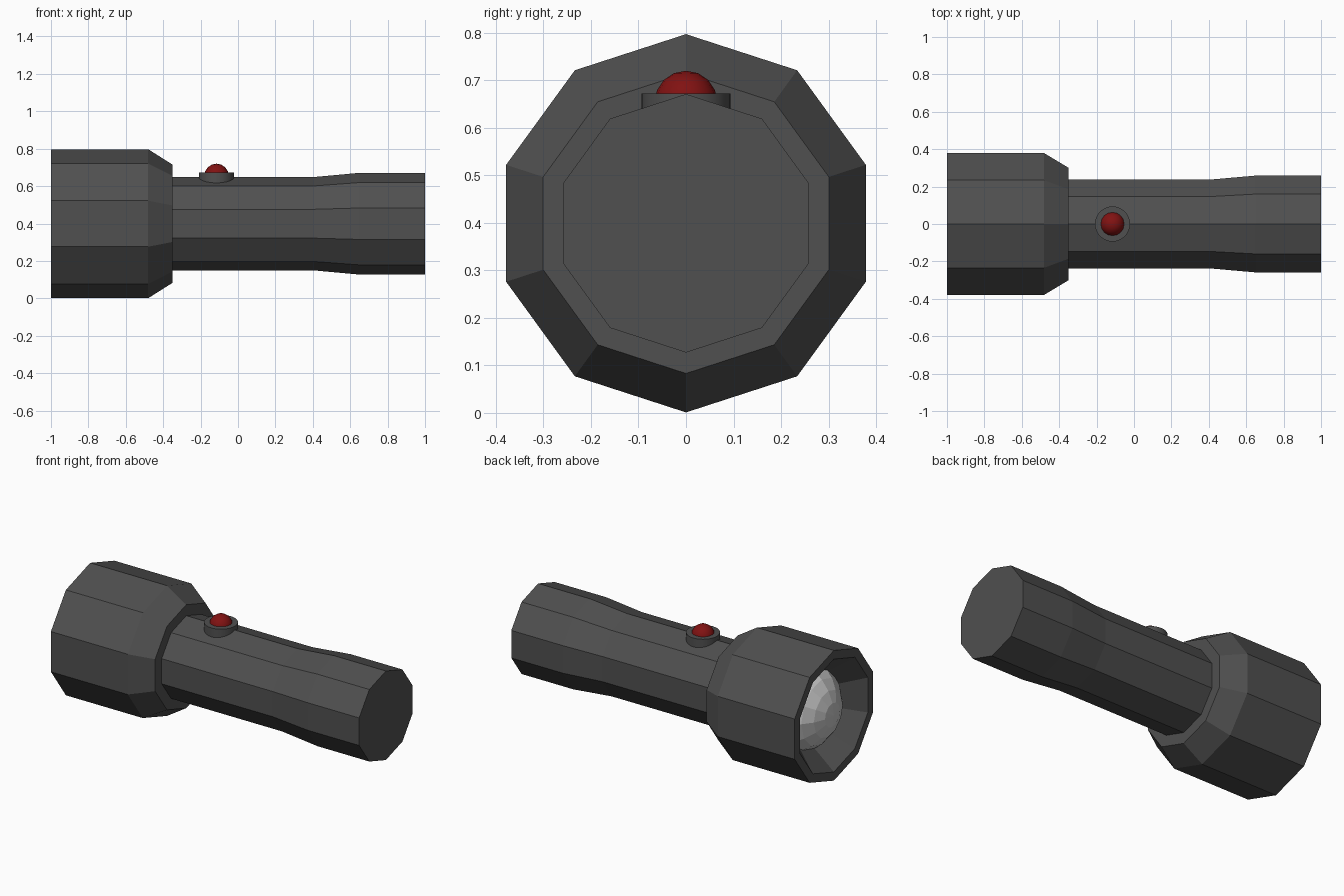
import bpy, bmesh, math
from mathutils import Vector

if "Cube" in bpy.data.objects:
    bpy.data.objects.remove(bpy.data.objects["Cube"])

AXIS_Z = 0.399


def material(name, rgb):
    m = bpy.data.materials.new(name)
    m.diffuse_color = (*rgb, 1)
    m.use_nodes = True
    m.node_tree.nodes["Principled BSDF"].inputs["Base Color"].default_value = m.diffuse_color
    return m


DARK = material("dark_grey", (0.08, 0.08, 0.08))
LIGHT = material("bulb_grey", (0.55, 0.55, 0.55))
RED = material("button_red", (0.22, 0.006, 0.006))


def lathe(name, profile, sides, mat, origin, along_x=True, smooth=False):
    """Revolve (position, radius) pairs around x or z; radius 0 closes to a point."""
    bm = bmesh.new()
    rings = []
    for p, r in profile:
        ring = []
        for i in range(sides if r > 0 else 1):
            a = 2 * math.pi * i / sides
            s, c = r * math.sin(a), r * math.cos(a)
            ring.append(bm.verts.new(Vector(origin) + Vector((p, s, c) if along_x else (c, s, p))))
        rings.append(ring)
    for a, b in zip(rings, rings[1:]):
        for i in range(sides):
            j = (i + 1) % sides
            quad = [a[i % len(a)], a[j % len(a)], b[j % len(b)], b[i % len(b)]]
            bm.faces.new(list(dict.fromkeys(quad)))
    bmesh.ops.recalc_face_normals(bm, faces=bm.faces)
    for f in bm.faces:
        f.smooth = smooth
    # keep hard edges crisp on smooth parts
    for e in bm.edges:
        if len(e.link_faces) == 2 and e.calc_face_angle(0) > math.radians(40):
            e.smooth = False
    me = bpy.data.meshes.new(name)
    bm.to_mesh(me)
    bm.free()
    me.materials.append(mat)
    ob = bpy.data.objects.new(name, me)
    bpy.context.collection.objects.link(ob)
    return ob


# ten-sided casing: reflector funnel, rim, head, shoulder, grip and tail in one profile
lathe("casing", [(-0.80, 0), (-0.80, 0.18), (-0.88, 0.245), (-1.0, 0.345),
                 (-1.0, 0.398), (-0.48, 0.398), (-0.35, 0.316), (-0.35, 0.249),
                 (0.40, 0.249), (0.65, 0.272), (1.0, 0.272), (1.0, 0)],
      10, DARK, (0, 0, AXIS_Z))

# faceted bulb dome, bulging out of the funnel
R = 0.28
dome = [(-R * math.cos(t * math.pi / 12), R * math.sin(t * math.pi / 12)) for t in range(0, 7)]
lathe("bulb", dome, 12, LIGHT, (-0.72, 0, AXIS_Z))

# switch collar and button on top of the grip
lathe("switch_collar", [(0.58, 0), (0.58, 0.094), (0.672, 0.094), (0.672, 0)],
      32, DARK, (-0.115, 0, 0), along_x=False, smooth=True)
r = 0.066
ball = [(-r * math.cos(t * math.pi / 8), r * math.sin(t * math.pi / 8) if 0 < t < 8 else 0)
        for t in range(9)]
lathe("switch_button", ball, 16, RED, (-0.115, 0, 0.654), along_x=False, smooth=True)
